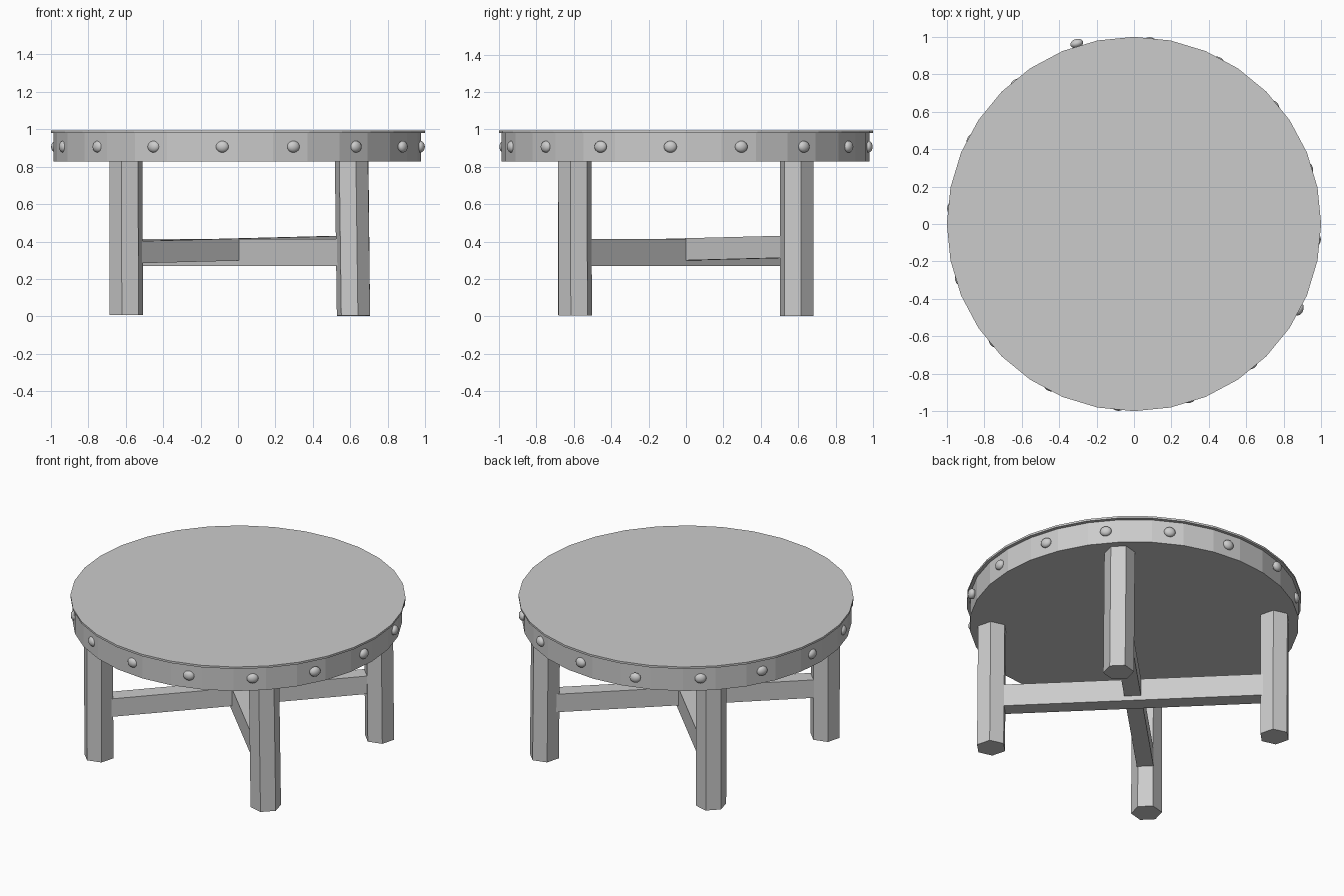
import bpy
from math import pi, radians, atan2, cos, sin
from mathutils import Vector, Matrix

if "Cube" in bpy.data.objects:
    bpy.data.objects.remove(bpy.data.objects["Cube"])


def prism(name, sides, radius, p0, p1, spin=0.0):
    """Regular prism whose axis runs from p0 to p1, first corner at angle spin."""
    p0, p1 = Vector(p0), Vector(p1)
    n = sides
    ring = [Vector((radius * cos(spin + 2 * pi * i / n),
                    radius * sin(spin + 2 * pi * i / n), 0)) for i in range(n)]
    verts = [p0 + v for v in ring] + [p1 + v for v in ring]
    faces = [tuple(reversed(range(n))), tuple(range(n, 2 * n))]
    faces += [(i, (i + 1) % n, n + (i + 1) % n, n + i) for i in range(n)]
    mesh = bpy.data.meshes.new(name)
    mesh.from_pydata(verts, [], faces)
    obj = bpy.data.objects.new(name, mesh)
    bpy.context.collection.objects.link(obj)
    return obj


def brace(name, a, b, width, height):
    """Rectangular bar between two points."""
    a, b = Vector(a), Vector(b)
    d = b - a
    x = d.normalized()
    y = Vector((0, 0, 1)).cross(x).normalized()
    rot = Matrix((x, y, x.cross(y))).transposed().to_euler()
    bpy.ops.mesh.primitive_cube_add(size=1, location=(a + b) / 2, rotation=rot)
    obj = bpy.context.object
    obj.name = name
    obj.scale = (d.length, width, height)


# Top: thin overhanging slab and the rim band under it
prism("table_top", 32, 1.0, (0, 0, 0.98), (0, 0, 0.993))
prism("rim_band", 32, 0.983, (-0.004, -0.003, 0.827), (-0.004, -0.003, 0.982))

# Hexagonal legs, one flat turned towards the centre, leaning very slightly
legs = {
    "front_left_leg": ((-0.597, -0.595, 0.008), (-0.599, -0.595, 0.85)),
    "front_right_leg": ((0.617, -0.592, 0.004), (0.606, -0.595, 0.85)),
    "back_right_leg": ((0.617, 0.592, 0.002), (0.608, 0.592, 0.85)),
    "back_left_leg": ((-0.597, 0.592, 0.008), (-0.599, 0.592, 0.85)),
}
for name, (foot, head) in legs.items():
    radial = round(atan2(foot[1], foot[0]) / (pi / 4)) * pi / 4
    prism(name, 6, 0.092, foot, head, radial + pi / 6)

# Crossed braces; one tilts up a little towards the back right
brace("level_brace", (-0.58, 0.58, 0.341), (0.59, -0.58, 0.341), 0.10, 0.145)
brace("tilted_brace", (-0.58, -0.58, 0.343), (0.59, 0.58, 0.373), 0.10, 0.118)

# Sixteen flattened studs around the rim, two of them sitting proud
for k in range(16):
    a = radians(-4.9 + 22.5 * k)
    r = {5: 1.012, 15: 0.992}.get(k, 0.978)
    bpy.ops.mesh.primitive_uv_sphere_add(
        segments=16, ring_count=10, radius=1,
        location=(r * cos(a), r * sin(a), 0.907), rotation=(0, 0, a))
    stud = bpy.context.object
    stud.name = f"rim_stud_{k + 1}"
    stud.scale = (0.024, 0.035, 0.031)
    bpy.ops.object.shade_smooth()
